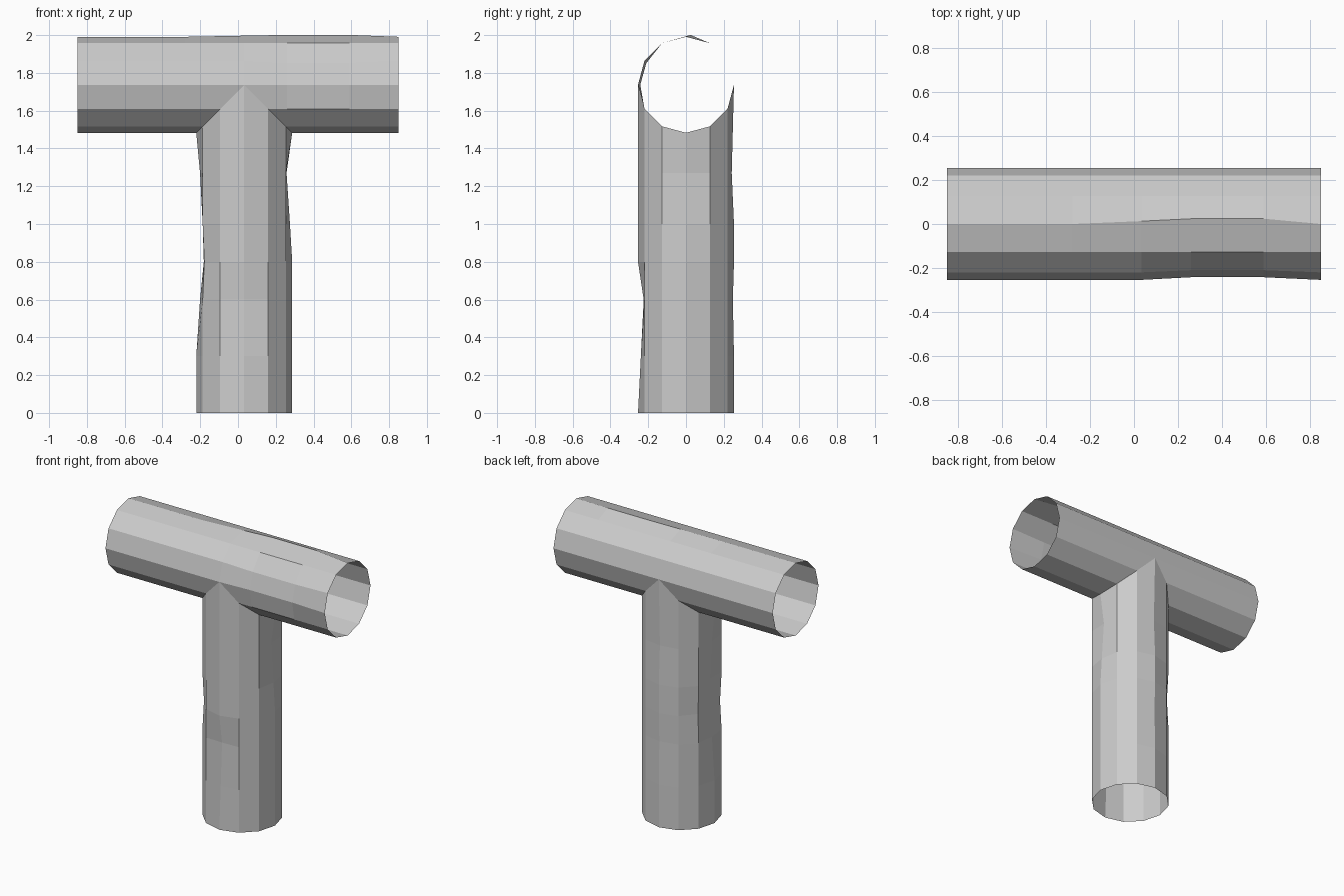
import bpy, bmesh
from math import sin, cos, pi
from mathutils import Vector

cube = bpy.data.objects.get("Cube")
if cube:
    bpy.data.objects.remove(cube)

SIDES, R = 12, 0.254
STEM_X, AXIS_Z, HALF = 0.033, 1.737, 0.85

grey = bpy.data.materials.new("plain_grey")
grey.use_nodes = True
colour = (0.6, 0.6, 0.6, 1)
grey.diffuse_color = colour
grey.node_tree.nodes["Principled BSDF"].inputs["Base Color"].default_value = colour


def skin(bm, rows):
    """Join neighbouring rows of points with quads, wrapping around."""
    rows = [[bm.verts.new(p) for p in row] for row in rows]
    for a, b in zip(rows, rows[1:] + rows[:1]):
        for i in range(len(a) - 1):
            bm.faces.new((a[i], b[i], b[i + 1], a[i + 1]))


bm = bmesh.new()

# Upright pipe: one row of points per side, mitred into the crossbar
LEVELS = [0, 0.3, 0.6, 0.8, 1.0, 1.27]
DENTS = {(6, 2): 0.02, (6, 3): 0.04, (6, 4): 0.035, (6, 5): 0.02,
         (5, 3): 0.01, (7, 3): 0.01, (0, 4): 0.012, (0, 5): 0.03,
         (9, 1): 0.015, (9, 2): 0.03, (3, 2): 0.006, (3, 5): 0.012}
rows = []
for k in range(SIDES):
    a = 2 * pi * k / SIDES
    row = []
    for i, z in enumerate(LEVELS):
        r = R - DENTS.get((k, i), 0)
        row.append(Vector((STEM_X + r * cos(a), r * sin(a), z)))
    row.append(Vector((STEM_X + R * cos(a), R * sin(a), AXIS_Z - abs(R * cos(a)))))
    rows.append(row)
skin(bm, rows)

# Crossbar: left and right lengths meet above, and open onto the upright below
left, right = [], []
for k in range(SIDES):
    a = 2 * pi * k / SIDES
    y, z = R * cos(a), AXIS_Z + R * sin(a)
    gap = max(0, -R * sin(a))
    left.append([Vector((x, y, z)) for x in (-HALF, -0.28, STEM_X - gap)])
    start = STEM_X + gap
    right.append([Vector((x, y, z)) for x in (start, max(0.26, start + 0.02), 0.59, HALF)])

# Slight unevenness along the top and front of the crossbar
top, front = SIDES // 4, SIDES // 2
for p in (left[top][2], right[top][0]):
    p += Vector((0, 0.013, 0.006))
for p in right[top][1:3]:
    p += Vector((0, 0.024, 0.01))
for p in right[front - 1][1:3]:
    p += Vector((0, 0.01, -0.012))
for p in right[front][1:3]:
    p += Vector((0, 0.012, 0))
skin(bm, left)
skin(bm, right)

bmesh.ops.remove_doubles(bm, verts=bm.verts, dist=0.0005)
bmesh.ops.recalc_face_normals(bm, faces=bm.faces)
mesh = bpy.data.meshes.new("tee_pipe")
bm.to_mesh(mesh)
bm.free()
mesh.materials.append(grey)
pipe = bpy.data.objects.new("tee_pipe", mesh)
bpy.context.collection.objects.link(pipe)
